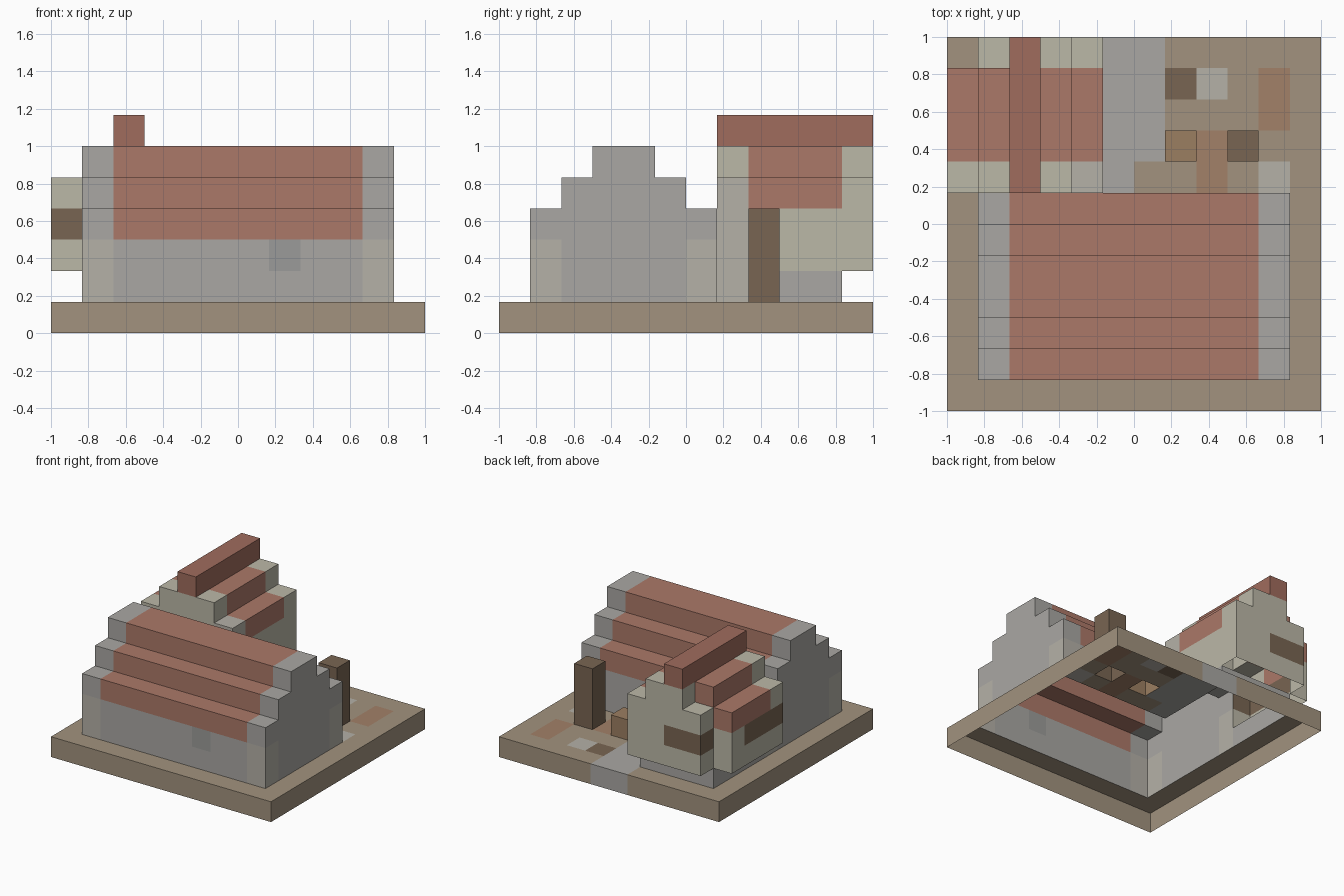
import bpy, bmesh

if "Cube" in bpy.data.objects:
    bpy.data.objects.remove(bpy.data.objects["Cube"])

U = 1 / 6  # edge of one block
COLOURS = {
    "earth": (0.36, 0.29, 0.21), "stone": (0.40, 0.39, 0.37), "dark_stone": (0.33, 0.33, 0.32),
    "pale_stone": (0.46, 0.44, 0.39), "plaster": (0.50, 0.48, 0.39), "tile": (0.41, 0.19, 0.14),
    "ridge_tile": (0.35, 0.15, 0.11), "timber": (0.19, 0.13, 0.085), "crate_wood": (0.33, 0.21, 0.12),
    "clay": (0.36, 0.22, 0.14),
}
mats = {}
for name, rgb in COLOURS.items():
    mats[name] = bpy.data.materials.new(name)
    mats[name].diffuse_color = (*rgb, 1)

blocks = {}  # cell -> [part, colour]


def cells(x, y, z):
    return [(i, j, k) for i in range(*x) for j in range(*y) for k in range(*z)]


def fill(part, colour, x, y, z):
    for c in cells(x, y, z):
        blocks[c] = (part, colour)


def paint(colour, x, y, z):
    for c in cells(x, y, z):
        if c in blocks:
            blocks[c] = (blocks[c][0], colour)


# ground slab with path and patches
fill("ground", "earth", (-6, 6), (-6, 6), (0, 1))
paint("stone", (-1, 1), (2, 6), (0, 1))
paint("stone", (-1, 0), (1, 2), (0, 1))
paint("timber", (1, 2), (4, 5), (0, 1))
paint("pale_stone", (2, 3), (4, 5), (0, 1))
paint("clay", (4, 5), (3, 5), (0, 1))
paint("clay", (2, 3), (1, 3), (0, 1))
paint("pale_stone", (4, 5), (1, 2), (0, 1))

# long house: stepped profile along x, stone gable ends, tiled roof
for inset, z in ((0, (1, 4)), (1, (4, 5)), (2, (5, 6))):
    fill("long_house", "stone", (-5, 5), (-5 + inset, 1 - inset), z)
paint("tile", (-4, 4), (-5, 1), (3, 6))
for x in (-5, 4):
    for y in (-5, 0):
        paint("pale_stone", (x, x + 1), (y, y + 1), (1, 3))
paint("dark_stone", (1, 2), (-5, -4), (2, 3))

# rear house: narrow ground floor, jettied upper floor with stepped roof
fill("rear_house_base", "stone", (-5, -1), (1, 5), (1, 2))
paint("pale_stone", (-2, -1), (1, 2), (1, 2))
fill("rear_house", "plaster", (-6, -1), (1, 6), (2, 5))
fill("rear_house", "plaster", (-5, -2), (1, 6), (5, 6))
for cut in (((-6, -5), (5, 6), (2, 5)), ((-5, -4), (5, 6), (5, 6))):
    for c in cells(*cut):
        blocks.pop(c, None)
paint("tile", (-6, -1), (2, 5), (4, 6))
paint("pale_stone", (-2, -1), (1, 2), (2, 6))
paint("timber", (-5, -3), (5, 6), (3, 4))
paint("timber", (-6, -5), (1, 4), (3, 4))
fill("roof_ridge", "ridge_tile", (-4, -3), (1, 6), (6, 7))

# yard furniture
fill("post", "timber", (3, 4), (2, 3), (1, 4))
fill("crate", "crate_wood", (1, 2), (2, 3), (1, 2))

# skin each part: only exposed faces, open underneath
SIDES = {
    (1, 0, 0): ((1, 0, 0), (1, 1, 0), (1, 1, 1), (1, 0, 1)),
    (-1, 0, 0): ((0, 1, 0), (0, 0, 0), (0, 0, 1), (0, 1, 1)),
    (0, 1, 0): ((1, 1, 0), (0, 1, 0), (0, 1, 1), (1, 1, 1)),
    (0, -1, 0): ((0, 0, 0), (1, 0, 0), (1, 0, 1), (0, 0, 1)),
    (0, 0, 1): ((0, 0, 1), (1, 0, 1), (1, 1, 1), (0, 1, 1)),
}
for part in sorted({b[0] for b in blocks.values()}):
    bm = bmesh.new()
    mesh = bpy.data.meshes.new(part)
    slots = sorted({c for p, c in blocks.values() if p == part})
    for s in slots:
        mesh.materials.append(mats[s])
    for cell, (owner, colour) in blocks.items():
        if owner != part:
            continue
        for d, quad in SIDES.items():
            if tuple(a + b for a, b in zip(cell, d)) in blocks:
                continue
            f = bm.faces.new([bm.verts.new([(a + b) * U for a, b in zip(cell, q)]) for q in quad])
            f.material_index = slots.index(colour)
    bmesh.ops.remove_doubles(bm, verts=bm.verts, dist=1e-4)
    bm.to_mesh(mesh)
    bm.free()
    bpy.context.collection.objects.link(bpy.data.objects.new(part, mesh))

for m in bpy.data.materials:
    if m.users and not m.is_grease_pencil:
        m.use_nodes = True
        m.node_tree.nodes["Principled BSDF"].inputs["Base Color"].default_value = m.diffuse_color
